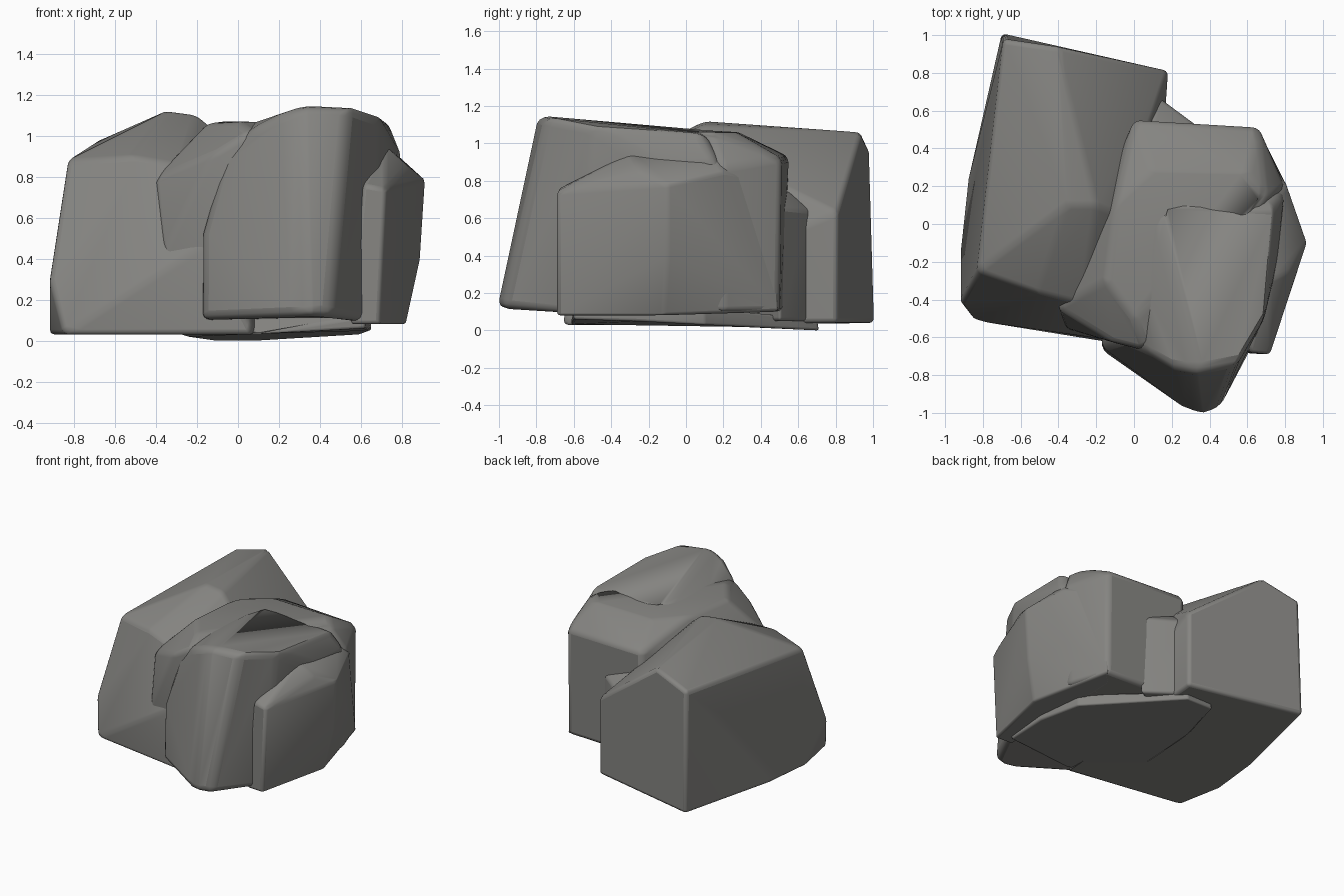
import bpy
import bmesh
from math import radians

# Remove the default cube only
default_cube = bpy.data.objects.get("Cube")
if default_cube:
    bpy.data.objects.remove(default_cube, do_unlink=True)

# Single stone colour
STONE = (0.235, 0.232, 0.22, 1.0)
stone = bpy.data.materials.new("grey_stone")
stone.use_nodes = True
stone.diffuse_color = STONE
shader = next(n for n in stone.node_tree.nodes if n.type == 'BSDF_PRINCIPLED')
shader.inputs["Base Color"].default_value = STONE
shader.inputs["Roughness"].default_value = 0.9


def rock(name, corners, bevel=0.03):
    """Chiselled boulder: the hull of its corners with worn, rounded edges."""
    bm = bmesh.new()
    for corner in corners:
        bm.verts.new(corner)
    hull = bmesh.ops.convex_hull(bm, input=bm.verts[:])
    loose = {v for v in hull["geom_interior"] + hull["geom_unused"]
             if isinstance(v, bmesh.types.BMVert)}
    bmesh.ops.delete(bm, geom=list(loose), context='VERTS')
    bmesh.ops.dissolve_limit(bm, angle_limit=radians(7),
                             verts=bm.verts[:], edges=bm.edges[:])
    bmesh.ops.recalc_face_normals(bm, faces=bm.faces[:])
    mesh = bpy.data.meshes.new(name)
    bm.to_mesh(mesh)
    bm.free()
    mesh.materials.append(stone)
    obj = bpy.data.objects.new(name, mesh)
    bpy.context.collection.objects.link(obj)

    worn = obj.modifiers.new("worn_edges", 'BEVEL')
    worn.width = bevel
    worn.segments = 3
    worn.limit_method = 'ANGLE'
    worn.angle_limit = radians(14)

    bpy.ops.object.select_all(action='DESELECT')
    obj.select_set(True)
    bpy.context.view_layer.objects.active = obj
    bpy.ops.object.shade_smooth_by_angle(angle=radians(40))
    return obj


# Long boulder on one side, running front to back
rock("long_boulder", [
    # back face
    (-.7, 1.01, .04), (.18, .81, .04), (.18, .81, .63),
    (-.4, .94, 1.06), (-.69, .98, .97),
    # top ridge and shoulders
    (-.35, .1, 1.12), (-.2, .1, 1.1), (-.08, .05, 1),
    (-.83, -.25, .88), (-.52, -.36, .9), (-.28, -.42, .86),
    # outer side
    (-.88, .22, .03), (-.92, -.15, .03), (-.92, -.42, .3),
    # front foot and its ledge
    (-.85, -.51, .03), (.08, -.66, .03), (-.15, -.61, .47),
], bevel=0.025)

# Central boulder behind the front one
rock("middle_boulder", [
    # top
    (-.15, -.3, 1.06), (-.1, .1, 1.07), (.1, .28, 1.06), (.6, .27, 1.06),
    (.12, .13, 1.08), (.7, .13, 1.06), (0, -.5, 1.07), (.06, -.67, 1.02),
    # back wall
    (0, .55, .93), (.66, .51, .92), (0, .53, .1), (.66, .5, .1),
    # left and right flanks
    (-.41, -.44, .79), (-.37, -.55, .42), (-.11, -.63, .92),
    (-.17, -.6, .1), (.8, .2, .87), (.76, .2, .1), (.6, -.4, .1),
])

# Leaning boulder with the pointed front spine
rock("front_boulder", [
    # foot
    (.27, -.98, .12), (.45, -.98, .12), (.36, -1.01, .12),
    (-.18, -.66, .1), (.66, -.58, .08), (.68, .3, .1), (0, .2, .1),
    # left shoulder
    (-.18, -.65, .52), (-.07, -.61, .9), (.08, -.69, 1.04),
    # top
    (.22, -.77, 1.11), (.33, -.79, 1.15), (.54, -.75, 1.14), (.69, -.5, 1.09),
    (.74, .1, 1.05), (.12, .13, 1.07), (.04, -.3, 1.05),
    (.8, .18, .9), (.76, -.2, .9),
], bevel=0.045)

# Slab leaning against the flank
rock("side_slab", [
    # front end
    (.55, -.68, .08), (.61, -.68, .76), (.72, -.69, .74), (.69, -.69, .08),
    # crest
    (.72, -.3, .95), (.75, .15, .93), (.83, -.25, .85),
    # outer bulge
    (.915, -.1, .78), (.89, -.1, .4), (.82, -.12, .08),
    # back end
    (.66, .5, .1), (.64, .48, .8), (.81, .2, .85), (.55, .4, .1),
], bevel=0.018)

# Low base slab under the group
rock("base_slab", [
    # underside, rising gently towards the front
    (-.12, .71, 0), (.1, .71, 0), (.6, .1, .03), (.65, -.25, .05),
    (.62, -.6, .06), (.1, -.62, .03), (-.32, -.5, .04), (-.25, .3, .02),
    # upper rim
    (-.12, .7, .06), (.1, .7, .06), (.6, .1, .12), (.65, -.25, .12),
    (.62, -.6, .12), (-.32, -.5, .1),
], bevel=0.012)

# Upright wedge filling the gap at the back
rock("back_wedge", [
    (.13, .67, .05), (.36, .5, .05), (-.1, .67, .05), (0, .3, .05),
    (.13, .67, .64), (.36, .5, .66), (-.1, .67, .64),
    (.1, .54, .75), (0, .3, .78),
], bevel=0.02)
